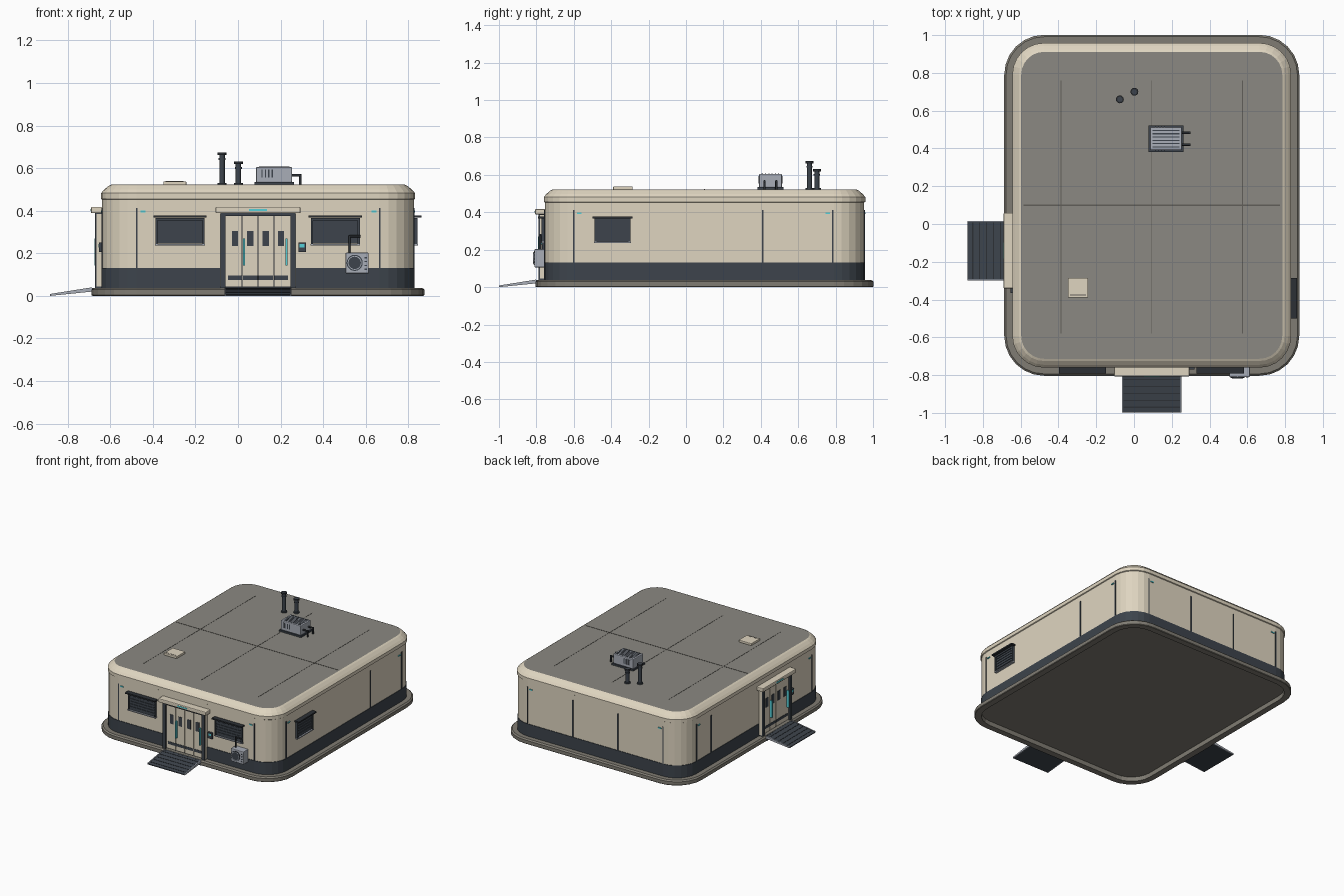
import bpy, bmesh, math
from mathutils import Matrix, Vector

if "Cube" in bpy.data.objects:
    bpy.data.objects.remove(bpy.data.objects["Cube"])

def srgb(r, g, b):
    f = lambda c: (c / 255 / 12.92) if c < 11 else ((c / 255 + 0.055) / 1.055) ** 2.4
    return (f(r), f(g), f(b), 1)

MATS = []
for name, c in [("beige_panel", (223, 213, 192)), ("roof_grey", (139, 137, 130)),
                ("dark_slate", (61, 68, 76)), ("teal_light", (85, 208, 217)),
                ("steel_grey", (168, 173, 183)), ("seam_grey", (96, 93, 88)),
                ("near_black", (44, 48, 53)), ("foundation_grey", (128, 124, 115))]:
    m = bpy.data.materials.new(name)
    m.diffuse_color = srgb(*c)
    m.use_nodes = True
    m.node_tree.nodes["Principled BSDF"].inputs["Base Color"].default_value = m.diffuse_color
    MATS.append(m)
BEIGE, GREY, DARK, TEAL, STEEL, SEAM, BLACK, STONE = range(8)
CX, CY, HX, HY, R = 0.094, 0.099, 0.735, 0.8565, 0.165


class Part:
    """One object collecting boxes, cylinders and lofts."""
    def __init__(self, name):
        self.name, self.bm = name, bmesh.new()

    def box(self, mat, x, y, z):
        size = [max(a) - min(a) for a in (x, y, z)]
        mid = [(max(a) + min(a)) / 2 for a in (x, y, z)]
        M = Matrix.Translation(mid) @ Matrix.Diagonal((*size, 1))
        self.paint(bmesh.ops.create_cube(self.bm, size=1, matrix=M)['verts'], mat)

    def wall_box(self, wall, mat, u, d, z):
        """Box on a wall: u along the wall, d outward from its surface."""
        if wall == 'front':
            self.box(mat, u, [CY - HY - a for a in d], z)
        elif wall == 'back':
            self.box(mat, u, [CY + HY + a for a in d], z)
        elif wall == 'right':
            self.box(mat, [CX + HX + a for a in d], u, z)
        else:
            self.box(mat, [CX - HX - a for a in d], u, z)

    def rod(self, mat, a, b, r, seg=12):
        a, b = Vector(a), Vector(b)
        rot = (b - a).to_track_quat('Z', 'Y').to_matrix().to_4x4()
        M = Matrix.Translation((a + b) / 2) @ rot
        self.paint(bmesh.ops.create_cone(self.bm, cap_ends=True, segments=seg, radius1=r,
                   radius2=r, depth=(b - a).length, matrix=M)['verts'], mat)

    def paint(self, verts, mat):
        for f in {f for v in verts for f in v.link_faces}:
            f.material_index = mat

    def loft(self, profile, cap):
        """Rounded-rectangle rings from (outset, z, colour of the band above)."""
        rings = []
        for out, z, _ in profile:
            ring = []
            for k, (sx, sy) in enumerate([(1, 1), (-1, 1), (-1, -1), (1, -1)]):
                for i in range(7):
                    t = math.pi / 2 * (k + i / 6)
                    ring.append(self.bm.verts.new((CX + sx * (HX - R) + (R + out) * math.cos(t),
                                                   CY + sy * (HY - R) + (R + out) * math.sin(t), z)))
            rings.append(ring)
        n = len(rings[0])
        for j in range(len(rings) - 1):
            for i in range(n):
                k = (i + 1) % n
                f = self.bm.faces.new((rings[j][i], rings[j][k], rings[j + 1][k], rings[j + 1][i]))
                f.material_index = profile[j][2]
        self.bm.faces.new(rings[0][::-1]).material_index = profile[0][2]
        self.bm.faces.new(rings[-1]).material_index = cap

    def done(self, bevel=0, smooth=False):
        me = bpy.data.meshes.new(self.name)
        self.bm.to_mesh(me)
        self.bm.free()
        ob = bpy.data.objects.new(self.name, me)
        bpy.context.collection.objects.link(ob)
        for m in MATS:
            me.materials.append(m)
        if bevel:
            b = ob.modifiers.new("edge_bevel", 'BEVEL')
            b.width, b.segments = bevel, 2
        if smooth:
            bpy.context.view_layer.objects.active = ob
            ob.select_set(True)
            bpy.ops.object.shade_smooth_by_angle(angle=math.radians(35))
            ob.select_set(False)
        return ob


# Foundation curb with recessed underside, walls with dark plinth, roof edge and roof
p = Part("foundation")
p.loft([(-0.004, 0.033, STONE), (-0.003, 0, STONE), (0.042, 0, STONE), (0.046, 0.004, STONE),
        (0.046, 0.029, STONE), (0.036, 0.038, STONE)], STONE)
p.done()
p = Part("walls")
p.loft([(0.001, 0.035, DARK), (0.001, 0.131, DARK), (-0.003, 0.131, BEIGE), (-0.003, 0.46, BEIGE)], BEIGE)
p.done()
p = Part("roof")
p.loft([(-0.004, 0.452, BEIGE), (0.003, 0.456, BEIGE), (0.003, 0.482, BEIGE), (-0.012, 0.499, BEIGE),
        (-0.032, 0.516, BEIGE), (-0.044, 0.522, BEIGE)], GREY)
p.done()

# Roof seams
p = Part("roof_seams")
for dx in (-0.48, 0, 0.48):
    p.box(SEAM, (CX + dx - .002, CX + dx + .002), (-0.58, 0.76), (0.52, 0.5232))
p.box(SEAM, (CX - 0.68, CX + 0.68), (CY - .003, CY + .003), (0.52, 0.5235))
p.done()

# Wall panel seams and small marker lights
p, q = Part("wall_seams"), Part("marker_lights")
for wall, us in [('front', (-0.475, 0.666)), ('back', (-0.475, -0.095, 0.285, 0.666)),
                 ('right', (-0.60, 0.41, 0.785)), ('left', (-0.60, 0.61, 0.785))]:
    for u in us:
        p.wall_box(wall, DARK, (u - .004, u + .004), (-0.01, 0.001), (0.131, 0.412))
    for u in (us[0] + 0.028, us[-1] - 0.028):
        q.wall_box(wall, TEAL, (u - .012, u + .012), (-0.01, 0.003), (0.392, 0.400))
p.done()
q.done()


def entrance(wall, c, s):
    """Double door, frame, canopy, keypad and ramp; s is the keypad side."""
    p = Part(wall + "_door")
    w = lambda mat, u, d, z: p.wall_box(wall, mat, [c + s * a for a in u], d, z)
    w(BLACK, (-0.155, 0.155), (-0.01, 0.010), (0.034, 0.385))
    for k in (-1, 1):
        w(DARK, (k * 0.152, k * 0.176), (-0.01, 0.030), (0.034, 0.388))    # posts
        w(BEIGE, (k * 0.170, k * 0.178), (-0.01, 0.024), (0.045, 0.385))   # post cheeks
        w(BEIGE, (k * 0.002, k * 0.073), (0, 0.016), (0.043, 0.38))        # inner leaf
        w(BEIGE, (k * 0.077, k * 0.152), (0, 0.016), (0.043, 0.38))        # side leaf
        for u in (0.037, 0.108):
            w(DARK, (k * u - .015, k * u + .015), (0, 0.019), (0.235, 0.305))
            w(DARK, (k * u - .034, k * u + .034), (0, 0.018), (0.075, 0.095))
    for u in (-0.066, 0.134):
        w(TEAL, (u - .004, u + .004), (0, 0.034), (0.142, 0.27))           # light bars
    w(DARK, (-0.176, 0.176), (-0.01, 0.030), (0.374, 0.392))
    p.done()
    p = Part(wall + "_canopy")
    p.wall_box(wall, BEIGE, (c - 0.2, c + 0.2), (-0.012, 0.050), (0.388, 0.418))
    p.done(bevel=0.006)
    p = Part(wall + "_canopy_light")
    p.wall_box(wall, TEAL, (c - 0.042, c + 0.042), (0.04, 0.052), (0.398, 0.407))
    p.done()
    p = Part(wall + "_keypad")
    k = c + s * 0.207
    p.wall_box(wall, DARK, (k - .018, k + .018), (-0.01, 0.012), (0.205, 0.25))
    p.wall_box(wall, TEAL, (k - .011, k + .011), (0, 0.014), (0.228, 0.243))
    p.done()
    # Thin sloping ramp with pale side rails and cross treads
    p = Part(wall + "_ramp")
    p.wall_box(wall, DARK, (c - 0.155, c + 0.155), (0.01, 0.047), (0.001, 0.037))
    for mat, u, lift in [(DARK, (-0.152, 0.152), 0), (STEEL, (-0.158, -0.152), .003), (STEEL, (0.152, 0.158), .003)]:
        n = len(p.bm.verts)
        p.wall_box(wall, mat, [c + a for a in u], (0.045, 0.241), (0, 0.037 + lift))
        p.bm.verts.ensure_lookup_table()
        for v in p.bm.verts[n:]:
            d = CY - HY - v.co.y if wall == 'front' else CX - HX - v.co.x
            if d > 0.2:
                v.co.z = 0.006 + lift if v.co.z > 0.01 else 0
            elif v.co.z < 0.01:
                v.co.z = 0.02
    for i in range(5):
        d = 0.065 + i * 0.037
        z = 0.037 - (d - 0.045) / 0.196 * 0.031
        p.wall_box(wall, BLACK, (c - 0.15, c + 0.15), (d - .003, d + .003), (z - .004, z + .001))
    p.done()


entrance('front', 0.094, 1)
entrance('left', -0.141, -1)


def window(name, wall, a, b):
    """Shuttered window with frame, sill and awning."""
    p = Part(name)
    w = lambda mat, u, d, z: p.wall_box(wall, mat, u, d, z)
    w(DARK, (a + .01, b - .01), (-0.01, 0.006), (0.245, 0.362))
    for u in (a, b - .010):
        w(DARK, (u, u + .010), (-0.01, 0.014), (0.24, 0.366))
    w(DARK, (a, b), (-0.01, 0.014), (0.354, 0.366))
    w(STEEL, (a - .002, b + .002), (-0.01, 0.016), (0.237, 0.244))
    for i in range(5):
        z = 0.258 + i * 0.02
        w(DARK, (a + .012, b - .012), (0, 0.010), (z, z + 0.013))
    w(BLACK, (a - .01, b + .01), (-0.01, 0.033), (0.368, 0.378))
    p.done()


window("front_left_window", 'front', -0.387, -0.157)
window("front_right_window", 'front', 0.342, 0.572)
window("side_window", 'right', -0.489, -0.297)

# Wall cooling unit with fan, vents and pipe
p = Part("wall_cooler")
p.wall_box('front', STEEL, (0.505, 0.614), (-0.01, 0.053), (0.105, 0.203))
p.done(bevel=0.005)
p = Part("wall_cooler_fan")
p.rod(DARK, (0.548, -0.80, 0.155), (0.548, -0.814, 0.155), 0.038, 20)
p.rod(STEEL, (0.548, -0.80, 0.155), (0.548, -0.816, 0.155), 0.033, 20)
p.rod(DARK, (0.548, -0.80, 0.155), (0.548, -0.817, 0.155), 0.029, 20)
for i in range(4):
    p.wall_box('front', DARK, (0.593, 0.606), (0.03, 0.055), (0.122 + i * .018, 0.128 + i * .018))
p.done()
p = Part("wall_cooler_pipe")
p.rod(BLACK, (0.524, -0.777, 0.2), (0.524, -0.777, 0.283), 0.005)
p.rod(BLACK, (0.524, -0.777, 0.28), (0.575, -0.777, 0.28), 0.005)
p.done(smooth=True)

# Roof hatch
p = Part("roof_hatch")
p.box(BEIGE, (-0.35, -0.243), (-0.39, -0.285), (0.52, 0.538))
p.done(bevel=0.004)
p = Part("roof_hatch_hinge")
p.box(SEAM, (-0.34, -0.255), (-0.378, -0.374), (0.53, 0.539))
p.done()

# Roof vent stacks
for i, (x, y, top) in enumerate([(-0.075, 0.66, 0.673), (0.002, 0.70, 0.631)]):
    p = Part(f"vent_stack_{i + 1}")
    p.rod(DARK, (x, y, 0.52), (x, y, top), 0.013)
    p.rod(DARK, (x, y, 0.52), (x, y, 0.531), 0.021)
    p.rod(DARK, (x, y, top - 0.034), (x, y, top - 0.026), 0.017)
    p.rod(BLACK, (x, y, top - 0.012), (x, y, top), 0.021)
    p.done(smooth=True)

# Roof machinery with louvres and pipes
p = Part("roof_unit_base")
p.box(DARK, (0.078, 0.262), (0.382, 0.522), (0.52, 0.534))
p.done()
p = Part("roof_unit")
p.box(STEEL, (0.085, 0.254), (0.391, 0.513), (0.532, 0.605))
p.done(bevel=0.005)
p = Part("roof_unit_louvres")
for i in range(6):
    y = 0.408 + i * 0.0175
    p.box(DARK, (0.098, 0.242), (y - .003, y + .003), (0.6, 0.607))
for i in range(4):
    x = 0.110 + i * 0.016
    for y in ((0.388, 0.396), (0.508, 0.516)):
        p.box(DARK, (x, x + .006), y, (0.555, 0.593))
p.done()
p = Part("roof_unit_pipes")
for y in (0.42, 0.483):
    p.rod(BLACK, (0.24, y, 0.566), (0.299, y, 0.566), 0.006)
    p.rod(BLACK, (0.293, y, 0.571), (0.293, y, 0.52), 0.006)
p.done(smooth=True)
